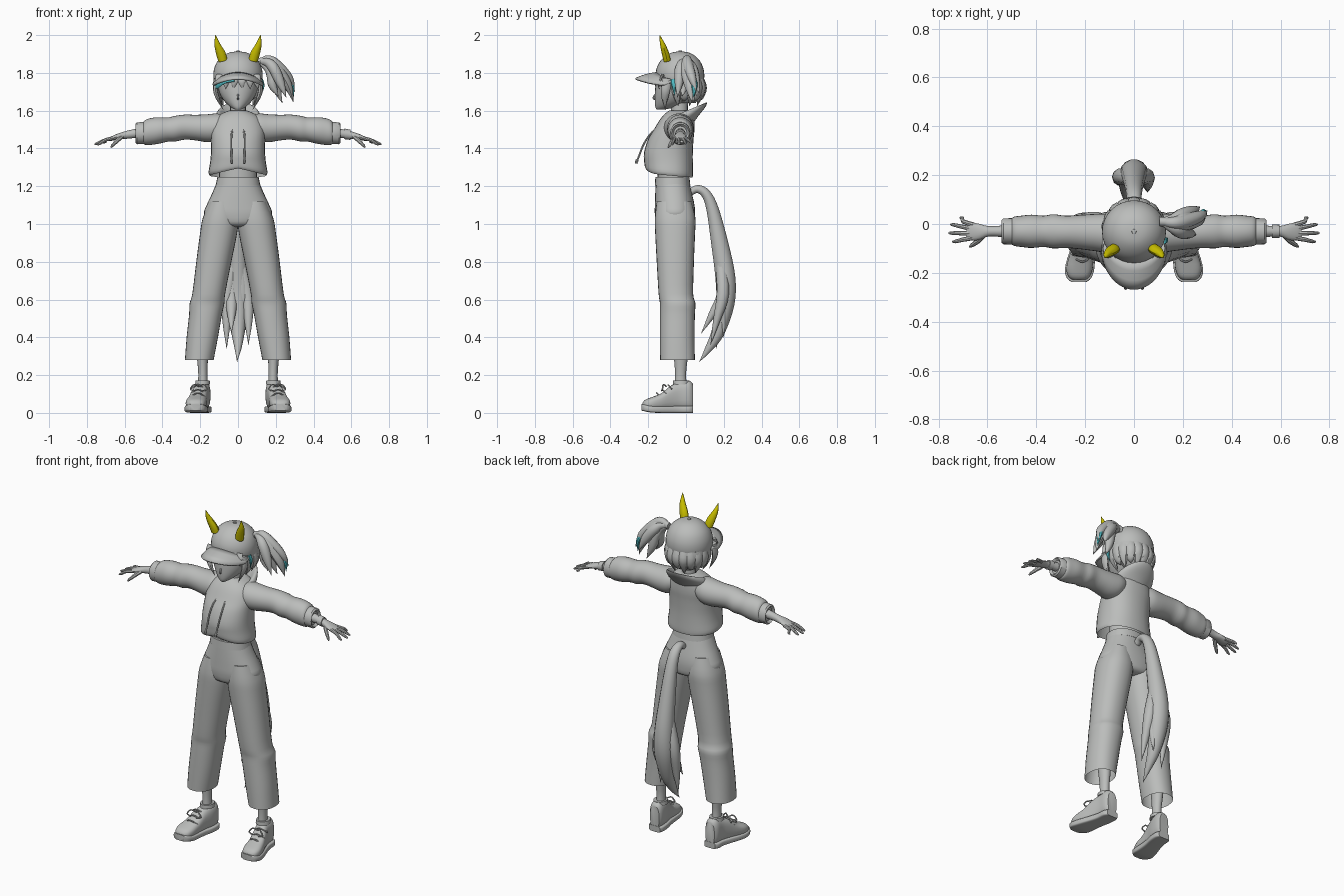
import bpy, bmesh, math
from mathutils import Vector


def material(name, rgb):
    m = bpy.data.materials.new(name)
    m.diffuse_color = (*rgb, 1)
    return m


GREY = material("grey", (0.5, 0.51, 0.5))
YELLOW = material("horn_yellow", (0.62, 0.55, 0.0))
TEAL = material("teal", (0.08, 0.5, 0.55))


def smooth_secs(secs, steps):
    """Catmull-Rom interpolation of section tuples."""
    out = []
    for i in range(len(secs) - 1):
        a, b, c, d = (secs[max(0, min(len(secs) - 1, i + k))] for k in (-1, 0, 1, 2))
        for s in range(steps):
            t = s / steps
            out.append([0.5 * (2 * q + (r - p) * t + (2 * p - 5 * q + 4 * r - w) * t * t
                               + (3 * q - p - 3 * r + w) * t ** 3)
                        for p, q, r, w in zip(a, b, c, d)])
    return out + [list(secs[-1])]


def skin(name, rings, mat, caps=(True, True), mirror=False):
    bm = bmesh.new()
    vs = [[bm.verts.new(p) for p in ring] for ring in rings]
    n = len(rings[0])
    for a, b in zip(vs, vs[1:]):
        for i in range(n):
            bm.faces.new((a[i], a[(i + 1) % n], b[(i + 1) % n], b[i]))
    for on, ring in zip(caps, (vs[0], vs[-1])):
        if on:
            bm.faces.new(ring)
    bmesh.ops.recalc_face_normals(bm, faces=bm.faces)
    me = bpy.data.meshes.new(name)
    bm.to_mesh(me)
    bm.free()
    me.materials.append(mat)
    ob = bpy.data.objects.new(name, me)
    bpy.context.collection.objects.link(ob)
    if mirror:
        ob.modifiers.new("mirror", 'MIRROR').use_mirror_merge = False
    return ob


def loft(name, axis, secs, mat=GREY, n=28, p=1.0, steps=3, caps=(True, True), mirror=False, warp=None):
    """Sections (position, centre1, centre2, radius1, radius2) stacked along an axis."""
    rings = []
    for pos, c1, c2, r1, r2 in smooth_secs(secs, steps):
        ring = []
        for i in range(n):
            a = 2 * math.pi * i / n
            ca, sa = math.cos(a), math.sin(a)
            u = c1 + max(r1, .001) * math.copysign(abs(ca) ** p, ca)
            v = c2 + max(r2, .001) * math.copysign(abs(sa) ** p, sa)
            q = {'x': (pos, u, v), 'y': (u, pos, v), 'z': (u, v, pos)}[axis]
            ring.append(warp(*q) if warp else q)
        rings.append(ring)
    return skin(name, rings, mat, caps, mirror)


def body(name, secs, **kw):
    """Vertical loft from (z, x centre, half width, front y, back y)."""
    return loft(name, 'z', [(z, x, (a + b) / 2, w, (b - a) / 2) for z, x, w, a, b in secs], **kw)


def sweep(name, secs, mat=GREY, ref=(1, 0, 0), n=10, steps=4, mirror=False):
    """Sections (x, y, z, half width along ref, half thickness) along a path."""
    secs = smooth_secs(secs, steps)
    pts = [Vector(s[:3]) for s in secs]
    rings = []
    for i, s in enumerate(secs):
        t = (pts[min(i + 1, len(pts) - 1)] - pts[max(i - 1, 0)]).normalized()
        side = (Vector(ref) - t * t.dot(Vector(ref))).normalized()
        up = t.cross(side)
        rings.append([pts[i] + side * max(s[3], .001) * math.cos(2 * math.pi * k / n)
                      + up * max(s[4], .001) * math.sin(2 * math.pi * k / n) for k in range(n)])
    return skin(name, rings, mat, mirror=mirror)


# Trousers: hips, waistband, wide legs
body("trouser_hips", [(.985, 0, .06, -.12, .0), (1.0, 0, .13, -.155, .04), (1.05, 0, .18, -.165, .048),
                      (1.1, 0, .166, -.165, .045), (1.16, 0, .138, -.163, .032), (1.22, 0, .113, -.16, .018)], p=.9)
body("waistband", [(1.205, 0, .118, -.165, .023), (1.25, 0, .109, -.162, .018)], steps=1, p=.9)
body("waist", [(1.23, 0, .1, -.15, .01), (1.36, 0, .1, -.15, .01)], steps=1)
body("trouser_leg", [(.28, .205, .076, -.137, .047), (.4, .189, .083, -.138, .045), (.52, .172, .087, -.138, .047),
                     (.58, .164, .092, -.138, .05), (.63, .155, .087, -.145, .038), (.8, .128, .093, -.155, .042),
                     (.95, .103, .098, -.163, .048), (1.03, .093, .094, -.165, .05), (1.12, .085, .066, -.155, .03)],
     p=.9, caps=(False, True), mirror=True)

# Ankles and shoes
body("ankle", [(.1, .186, .03, -.065, .01), (.2, .186, .024, -.058, .0), (.3, .188, .03, -.065, .01),
               (.42, .188, .04, -.08, .015)], n=16, mirror=True)
upper = [(-.23, .225, .025, .05), (-.215, .225, .044, .066), (-.18, .223, .054, .08), (-.13, .215, .05, .1),
         (-.08, .203, .044, .14), (-.03, .19, .042, .16), (.015, .187, .041, .168), (.036, .185, .03, .15)]
loft("shoe_upper", 'y', [(y, x, h / 2 + .01, w, h / 2 - .006) for y, x, w, h in upper], p=.75, mirror=True)
loft("shoe_sole", 'y', [(y * 1.03, x, .018 + max(0, -y - .17) * .2, w + .006, .018) for y, x, w, h in upper],
     p=.4, mirror=True)
loft("shoe_collar", 'z', [(.15, .187, -.025, .04, .045), (.172, .187, -.025, .037, .044)], steps=1, mirror=True)
for k, (y, z) in enumerate([(-.15, .1), (-.12, .118), (-.09, .142)]):
    sweep(f"lace_{k}", [(.175, y + .015, z - .015, .004, .004), (.212, y - .005, z + .006, .004, .004),
                        (.25, y + .015, z - .015, .004, .004)], ref=(0, 1, 0), n=6, mirror=True)
for k, d in enumerate((1, -1)):
    sweep(f"lace_bow_{k}", [(.207, -.105, .14, .004, .004), (.207 + d * .025, -.12, .15, .004, .004),
                            (.207 + d * .045, -.125, .125, .004, .004), (.207 + d * .02, -.13, .118, .004, .004)],
          ref=(0, 1, 0), n=6, mirror=True)


# Cropped hoodie body with a raised front hem
def hem(x, y, z):
    f = max(0, (1.36 - z) / .11)
    front = max(0, min(1, (.04 - y) / .25))
    return x, y, z + f * front * (.022 + .025 * max(0, 1 - abs(x) / .13))


body("hoodie_body", [(1.245, 0, .15, -.21, .035), (1.265, 0, .156, -.218, .037), (1.32, 0, .148, -.222, .036),
                     (1.38, 0, .143, -.222, .036), (1.45, 0, .142, -.2, .04), (1.5, 0, .142, -.17, .045),
                     (1.55, 0, .126, -.14, .045), (1.58, 0, .095, -.115, .042), (1.6, 0, .05, -.09, .03)],
     p=.88, caps=(False, True), warp=hem)
loft("sleeve", 'x', [(.06, -.04, 1.525, .06, .05), (.11, -.038, 1.512, .078, .073), (.16, -.035, 1.507, .076, .074),
                     (.22, -.033, 1.51, .07, .068), (.28, -.032, 1.513, .066, .066), (.33, -.03, 1.505, .07, .068),
                     (.37, -.03, 1.5, .064, .064), (.42, -.03, 1.495, .068, .07), (.46, -.03, 1.49, .064, .071),
                     (.49, -.03, 1.485, .06, .066), (.502, -.03, 1.482, .052, .055)], mirror=True)
loft("sleeve_cuff", 'x', [(.495, -.03, 1.482, .054, .058), (.535, -.03, 1.48, .053, .058),
                          (.543, -.03, 1.48, .046, .05), (.53, -.03, 1.48, .035, .038)], steps=1, mirror=True)


# Hood hanging open behind the neck, lower at the front
def drape(x, y, z):
    return x, y, z + .42 * (y + .02) - max(0, -y - .09) * .5


body("hood", [(1.5, 0, .075, -.13, .03), (1.535, 0, .115, -.155, .065), (1.565, 0, .122, -.162, .1),
              (1.588, 0, .108, -.155, .113), (1.585, 0, .092, -.145, .1), (1.555, 0, .072, -.13, .07),
              (1.52, 0, .055, -.11, .04)], warp=drape)
sweep("drawstring", [(.025, -.15, 1.51, .005, .005), (.034, -.19, 1.475, .005, .005), (.036, -.225, 1.42, .005, .005),
                     (.034, -.245, 1.37, .005, .005), (.034, -.255, 1.345, .005, .005),
                     (.034, -.26, 1.335, .008, .008), (.034, -.264, 1.32, .006, .006)], n=8, mirror=True)

# Wrists and hands
loft("wrist", 'x', [(.5, -.03, 1.484, .028, .028), (.56, -.03, 1.477, .022, .023), (.6, -.03, 1.47, .022, .02),
                    (.635, -.032, 1.463, .033, .016), (.67, -.031, 1.452, .037, .012),
                    (.685, -.03, 1.447, .03, .008)], n=16, mirror=True)
loft("bracelet", 'x', [(.565, -.03, 1.477, .028, .028), (.595, -.03, 1.472, .027, .027)], n=16, steps=1)
for nm, y0, x1, y1, z1 in [("index", -.056, .745, -.072, 1.42), ("middle", -.039, .76, -.037, 1.422),
                           ("ring", -.021, .752, -.003, 1.424), ("little", -.004, .715, .025, 1.43)]:
    sweep(nm + "_finger", [(.655, y0, 1.455, .01, .01), (.7, (y0 + y1) / 2, 1.446, .009, .009),
                           (x1 - .012, y1, z1 + .004, .007, .007), (x1, y1, z1, .003, .003)],
          ref=(0, 1, 0), n=8, steps=2, mirror=True)
sweep("thumb", [(.615, -.045, 1.462, .012, .012), (.64, -.07, 1.44, .011, .011), (.665, -.088, 1.415, .008, .008),
                (.673, -.094, 1.405, .003, .003)], ref=(0, 0, 1), n=8, steps=2, mirror=True)

# Neck, head and nose
body("neck", [(1.48, 0, .055, -.1, .02), (1.56, 0, .042, -.08, .01), (1.68, 0, .042, -.08, .01)], n=20)
body("head", [(1.605, 0, .014, -.155, -.12), (1.618, 0, .038, -.162, -.06), (1.645, 0, .068, -.165, .0),
              (1.68, 0, .092, -.165, .04), (1.72, 0, .106, -.163, .065), (1.78, 0, .115, -.155, .08),
              (1.85, 0, .1, -.13, .06)])
sweep("nose", [(0, -.155, 1.695, .004, .004), (0, -.172, 1.668, .006, .006), (0, -.155, 1.658, .003, .003)], n=8)

# Cap with button and brim
body("cap_crown", [(1.745, 0, .126, -.152, .092), (1.78, 0, .131, -.16, .097), (1.82, 0, .127, -.157, .093),
                   (1.86, 0, .11, -.138, .076), (1.89, 0, .081, -.108, .048), (1.908, 0, .045, -.074, .014),
                   (1.914, 0, .002, -.032, -.028)], n=32)
loft("cap_button", 'z', [(1.905, 0, -.03, .011, .011), (1.918, 0, -.03, .009, .009)], n=12, steps=1)
bm = bmesh.new()
rows = []
for i in range(25):
    a = math.radians(-80 + i * 160 / 24)
    s, c = math.sin(a), math.cos(a)
    inner = Vector((.127 * s, -.032 - .122 * c, 1.8 - .045 * s * s))
    outer = Vector((.133 * s, -.085 - .182 * c, 1.768 - .035 * s * s))
    rows.append([bm.verts.new(inner.lerp(outer, t) + Vector((0, 0, .02 * t * (1 - t) * c))) for t in (0, .33, .67, 1)])
for a, b in zip(rows, rows[1:]):
    for k in range(3):
        bm.faces.new((a[k], a[k + 1], b[k + 1], b[k]))
bmesh.ops.recalc_face_normals(bm, faces=bm.faces)
brim_mesh = bpy.data.meshes.new("cap_brim")
bm.to_mesh(brim_mesh)
bm.free()
brim_mesh.materials.append(GREY)
brim = bpy.data.objects.new("cap_brim", brim_mesh)
bpy.context.collection.objects.link(brim)
solid = brim.modifiers.new("thickness", 'SOLIDIFY')
solid.thickness, solid.offset = .01, 0

# Horns
sweep("horn", [(.08, -.1, 1.865, .024, .02), (.09, -.108, 1.9, .025, .02), (.108, -.122, 1.945, .017, .015),
               (.115, -.132, 1.975, .009, .008), (.119, -.138, 2.0, .001, .001)], YELLOW, mirror=True)

# Hair: back locks around the nape, face-framing locks, teal strands
body("back_hair", [(1.64, 0, .06, -.03, .05), (1.68, 0, .1, -.06, .083), (1.73, 0, .122, -.09, .098),
                   (1.77, 0, .122, -.1, .093)])
for k in range(11):
    a = math.radians(-15 + k * 21)
    c, s = math.cos(a), math.sin(a)
    low = 1.625 + .025 * (k % 2)
    sweep(f"nape_lock_{k}", [(.115 * c, -.02 + .105 * s, 1.77, .025, .01), (.12 * c, -.02 + .117 * s, 1.72, .028, .014),
                             (.105 * c, -.02 + .1 * s, 1.67, .02, .012), (.085 * c, -.02 + .085 * s, low, 0, 0)],
          ref=(-s, c, 0), n=8, steps=3)
sweep("cheek_lock", [(.115, -.1, 1.77, .012, .026), (.12, -.108, 1.71, .012, .024), (.105, -.112, 1.66, .009, .016),
                     (.078, -.11, 1.605, 0, 0)], n=8, mirror=True)
for k, x in enumerate((.02, .06, .095)):
    sweep(f"fringe_lock_{k}", [(x, -.15 + x * .3, 1.79, .022, .008), (x * 1.05, -.168 + x * .35, 1.755, .02, .008),
                               (x * 1.1, -.166 + x * .4, 1.715, 0, 0)], n=8, mirror=True)
sweep("teal_fringe", [(-.02, -.176, 1.76, .007, .004), (-.07, -.162, 1.752, .009, .005),
                      (-.115, -.125, 1.735, .02, .009), (-.13, -.1, 1.715, 0, 0)], TEAL, ref=(0, 0, 1), n=8)
sweep("teal_side_lock", [(.125, -.07, 1.765, .007, .012), (.133, -.065, 1.73, .007, .011),
                         (.122, -.06, 1.68, 0, 0)], TEAL, n=8)

# Side ponytail
loft("hair_tie", 'x', [(.105, .01, 1.855, .02, .022), (.135, .008, 1.865, .018, .02)], n=12, steps=1)
for k, (my, mz, w, tx, ty, tz) in enumerate([(.01, 1.83, .04, .293, .03, 1.645), (-.03, 1.82, .03, .255, -.045, 1.67),
                                             (.035, 1.815, .03, .27, .07, 1.69), (.0, 1.785, .035, .215, -.02, 1.675),
                                             (.02, 1.79, .03, .235, .04, 1.64), (.01, 1.84, .03, .3, .055, 1.70)]):
    sweep(f"ponytail_lock_{k}", [(.115, .01, 1.86, .014, .014), (.16, my * .5, 1.5 * .2 + mz * .84 + .025, .024, .024),
                                 (.15 + .3 * (tx - .115), my, mz, w, .03), (tx - .03, (my + ty) / 2, (mz + tz) / 2, w * .75, .024),
                                 (tx, ty, tz, 0, 0)], ref=(0, 1, 0))
sweep("teal_ponytail_streak", [(.262, .035, 1.78, .01, .01), (.286, .045, 1.735, .017, .012),
                               (.294, .04, 1.67, 0, 0)], TEAL, ref=(0, 1, 0), n=8)

# Long tail with split tips
sweep("tail", [(0, .02, 1.165, .018, .018), (0, .06, 1.185, .024, .022), (0, .105, 1.16, .03, .026),
               (0, .14, 1.08, .035, .033), (0, .178, .9, .045, .046), (0, .208, .72, .055, .054),
               (0, .208, .58, .056, .05), (0, .17, .43, .036, .036), (0, .12, .34, .018, .02),
               (-.005, .07, .27, 0, 0)], n=14)
for k, (x, y, z) in enumerate([(-.035, .08, .42), (.055, .13, .36), (-.06, .16, .34), (.03, .2, .4)]):
    sweep(f"tail_tip_{k}", [(x * .3, .185, .8, .025, .028), (x * .9, .195, .63, .034, .034),
                            (x, (.195 + y) / 2, (.62 + z) / 2, .022, .02), (x, y, z, 0, 0)], n=10)

# Smooth shading with sharp edges kept
bpy.ops.object.select_all(action='SELECT')
bpy.context.view_layer.objects.active = brim
bpy.ops.object.shade_smooth_by_angle(angle=math.radians(40))
